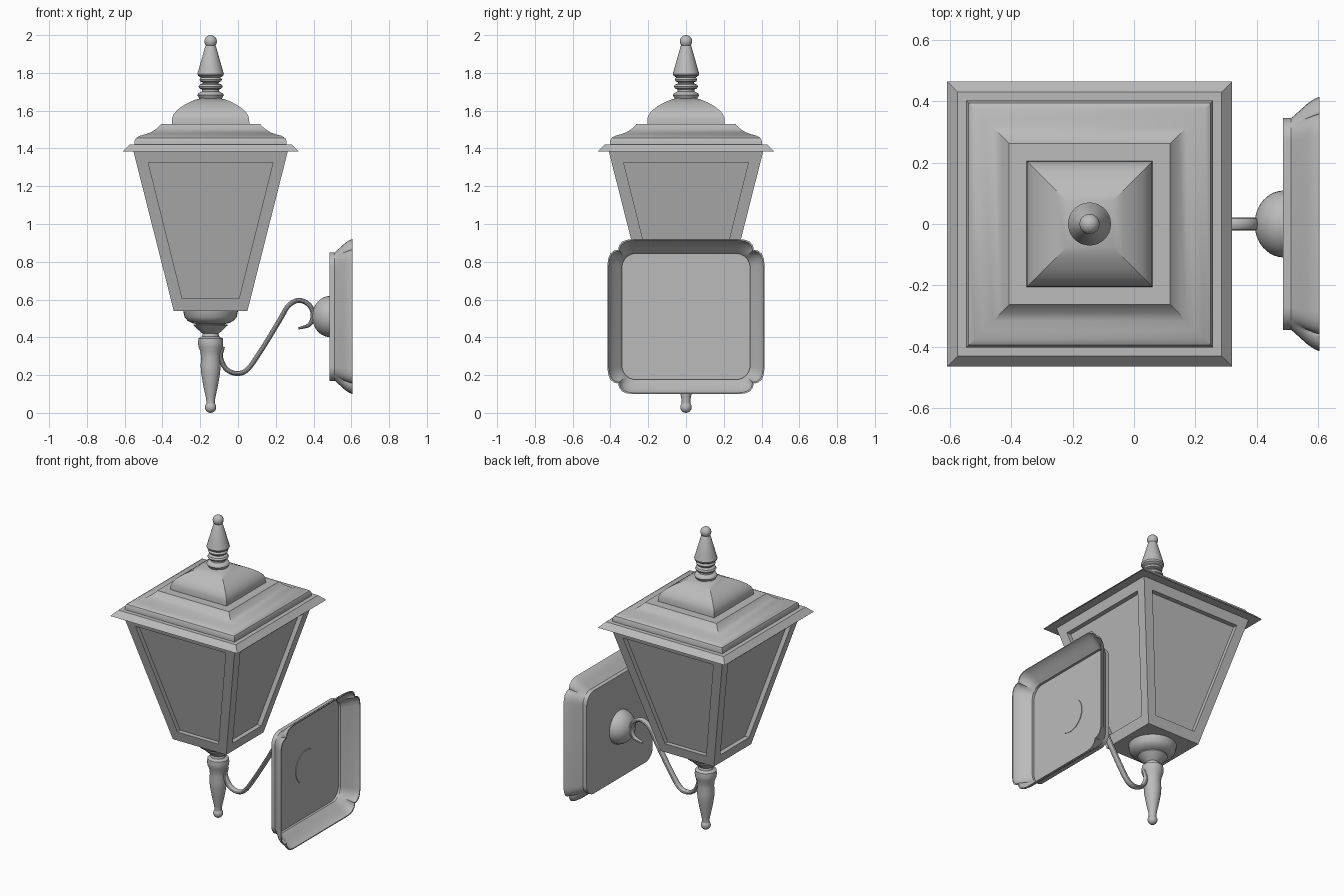
import bpy, bmesh, math
from mathutils import Vector, Matrix

if "Cube" in bpy.data.objects:
    bpy.data.objects.remove(bpy.data.objects["Cube"])

CX = -0.145          # lantern axis
PZ = 0.51            # wall plate centre height

metal = bpy.data.materials.new("grey metal")
metal.diffuse_color = (0.5, 0.5, 0.5, 1)
metal.use_nodes = True
metal.node_tree.nodes["Principled BSDF"].inputs["Base Color"].default_value = metal.diffuse_color


def finish(name, bm, smooth=30):
    bmesh.ops.recalc_face_normals(bm, faces=bm.faces)
    me = bpy.data.meshes.new(name)
    bm.to_mesh(me)
    bm.free()
    ob = bpy.data.objects.new(name, me)
    bpy.context.collection.objects.link(ob)
    me.materials.append(metal)
    bpy.ops.object.select_all(action='DESELECT')
    ob.select_set(True)
    bpy.context.view_layer.objects.active = ob
    bpy.ops.object.shade_smooth_by_angle(angle=math.radians(smooth))
    return ob


def loft(name, rings, caps=True, closed=False):
    """Skin a stack of equal-length point rings."""
    bm = bmesh.new()
    vs = [[bm.verts.new(p) for p in r] for r in rings]
    pairs = list(zip(vs, vs[1:])) + ([(vs[-1], vs[0])] if closed else [])
    for a, b in pairs:
        for i in range(len(a)):
            j = (i + 1) % len(a)
            bm.faces.new((a[i], a[j], b[j], b[i]))
    if caps:
        bm.faces.new(vs[0])
        bm.faces.new(vs[-1])
    return finish(name, bm)


def square(h, z):
    return [(CX + sx * h, sy * h, z) for sx, sy in ((-1, -1), (1, -1), (1, 1), (-1, 1))]


def circle(r, z, n=32):
    return [(CX + r * math.cos(2 * math.pi * i / n), r * math.sin(2 * math.pi * i / n), z)
            for i in range(n)]


def ball(r, z, a0, a1, n=8):
    """Profile arc of a ball between two latitudes in degrees."""
    angs = [math.radians(a0 + (a1 - a0) * i / n) for i in range(n + 1)]
    return [(r * math.cos(a), z + r * math.sin(a)) for a in angs]


# Tapered lantern body with a recessed pane on each side
bm = bmesh.new()
half = lambda z: 0.195 + (z - 0.54) * 0.215 / 0.85
outer = [(-0.195, 0.54), (0.195, 0.54), (0.41, 1.39), (-0.41, 1.39)]
pane = [(-0.15, 0.605), (0.15, 0.605), (0.33, 1.325), (-0.33, 1.325)]
for k in range(4):
    rot = Matrix.Translation((CX, 0, 0)) @ Matrix.Rotation(k * math.pi / 2, 4, 'Z')
    put = lambda pts, d: [bm.verts.new(rot @ Vector((x, -half(z) + d, z))) for x, z in pts]
    o, p, q = put(outer, 0), put(pane, 0), put(pane, 0.03)
    for i in range(4):
        j = (i + 1) % 4
        bm.faces.new((o[i], o[j], p[j], p[i]))
        bm.faces.new((p[i], p[j], q[j], q[i]))
    bm.faces.new(q)
for h, z in ((0.195, 0.54), (0.41, 1.39)):
    bm.faces.new([bm.verts.new(c) for c in square(h, z)])
bmesh.ops.remove_doubles(bm, verts=bm.verts, dist=0.0005)
finish("lantern_body", bm)

# Stepped square roof: eave, swept skirt, domed cap
eave = [(0.465, 1.385), (0.43, 1.42), (0.402, 1.42), (0.402, 1.44)]
skirt = [(0.395, 1.455), (0.375, 1.467), (0.345, 1.475), (0.315, 1.486),
         (0.29, 1.502), (0.272, 1.518), (0.262, 1.53)]
dome = [(0.205, 1.53), (0.204, 1.56), (0.195, 1.582), (0.175, 1.605), (0.145, 1.627),
        (0.11, 1.646), (0.075, 1.66), (0.04, 1.668)]
loft("roof", [square(h, z) for h, z in eave + skirt + dome])

# Turned finial on the roof
finial = [(0.055, 1.655), (0.064, 1.672), (0.07, 1.682), (0.064, 1.692), (0.045, 1.702),
          (0.045, 1.712), (0.058, 1.717), (0.064, 1.728), (0.058, 1.738), (0.042, 1.745),
          (0.042, 1.75), (0.055, 1.755), (0.06, 1.765), (0.052, 1.776), (0.066, 1.785),
          (0.07, 1.795), (0.06, 1.83), (0.028, 1.942)]
loft("finial", [circle(r, z) for r, z in finial + ball(0.033, 1.967, -40, 88)])

# Turned cup and spindle below the body
spindle = ball(0.03, 0.03, -88, 40) + [
    (0.023, 0.065), (0.026, 0.085), (0.04, 0.15), (0.05, 0.21), (0.053, 0.25), (0.05, 0.29),
    (0.054, 0.325), (0.064, 0.35), (0.067, 0.37), (0.064, 0.395), (0.045, 0.405),
    (0.042, 0.42), (0.055, 0.43), (0.09, 0.463), (0.09, 0.468), (0.07, 0.47), (0.098, 0.475),
    (0.122, 0.488), (0.138, 0.507), (0.145, 0.54)]
loft("cup_and_spindle", [circle(r, z) for r, z in spindle])

# Scrolled arm swept along a smooth path, wider in y than in profile
path = [(-0.075, 0.35), (-0.09, 0.295), (-0.065, 0.235), (-0.01, 0.209), (0.05, 0.23),
        (0.125, 0.335), (0.22, 0.49), (0.265, 0.565), (0.32, 0.596), (0.375, 0.573),
        (0.398, 0.52), (0.378, 0.467), (0.32, 0.447)]
P = [Vector(p) for p in path]
P = [2 * P[0] - P[1]] + P + [2 * P[-1] - P[-2]]
line = []
for a, b, c, d in zip(P, P[1:], P[2:], P[3:]):
    for s in range(6):
        t = s / 6
        line.append(0.5 * (2 * b + (c - a) * t + (2 * a - 5 * b + 4 * c - d) * t * t
                           + (3 * b - a - 3 * c + d) * t ** 3))
line.append(P[-2])
rings = []
for i, p in enumerate(line):
    t = (line[min(i + 1, len(line) - 1)] - line[max(i - 1, 0)]).normalized()
    k = min(1, 0.45 + 0.06 * min(i, len(line) - 1 - i))
    rings.append([(p.x - t.y * 0.013 * k * math.cos(a), 0.021 * k * math.sin(a),
                   p.y + t.x * 0.013 * k * math.cos(a))
                  for a in (2 * math.pi * n / 12 for n in range(12))])
loft("scroll_arm", rings)


def plate_ring(corner, x):
    """Repeat one corner outline over four quadrants."""
    pts = []
    for sy, sz in ((1, 1), (-1, 1), (-1, -1), (1, -1)):
        q = [(x, sy * y, PZ + sz * z) for y, z in corner]
        pts += q if sy == sz else q[::-1]
    return pts


# Wall plate: flat panel with rounded corners, flared rim with notched corners
inner = [(0.27 + 0.075 * math.cos(a), 0.265 + 0.075 * math.sin(a))
         for a in (math.pi / 20 * i for i in range(11))]
cut = [(0, 0.13), (0.004, 0.1), (0.014, 0.077), (0.03, 0.063), (0.05, 0.056)]
cut = cut + [(0.059, 0.059)] + [(b, a) for a, b in cut[::-1]]
rim = [(0.415 - a, 0.41 - b) for a, b in cut]


def blend(f, inset=0):
    return [(a[0] + (b[0] - a[0]) * f - inset, a[1] + (b[1] - a[1]) * f - inset)
            for a, b in zip(inner, rim)]


loft("wall_panel", [plate_ring(inner, 0.485), plate_ring(inner, 0.497)])
flare = [(0, 0.487), (0, 0.512), (0.16, 0.525), (0.42, 0.545), (0.7, 0.567),
         (0.9, 0.588), (1, 0.605)]
loft("flared_rim", [plate_ring(blend(f), x) for f, x in flare]
     + [plate_ring(blend(f, 0.006), x) for f, x in flare[::-1]], caps=False, closed=True)

# Round boss on the plate, with its base showing behind
boss = [(0.003, 0.393)] + [(0.109 * math.sin(a), 0.488 - 0.095 * math.cos(a))
                          for a in (math.pi / 20 * i for i in range(1, 11))] + [(0.109, 0.501)]
loft("boss", [[(x, r * math.cos(a), PZ + r * math.sin(a))
               for a in (2 * math.pi * n / 32 for n in range(32))] for r, x in boss])
